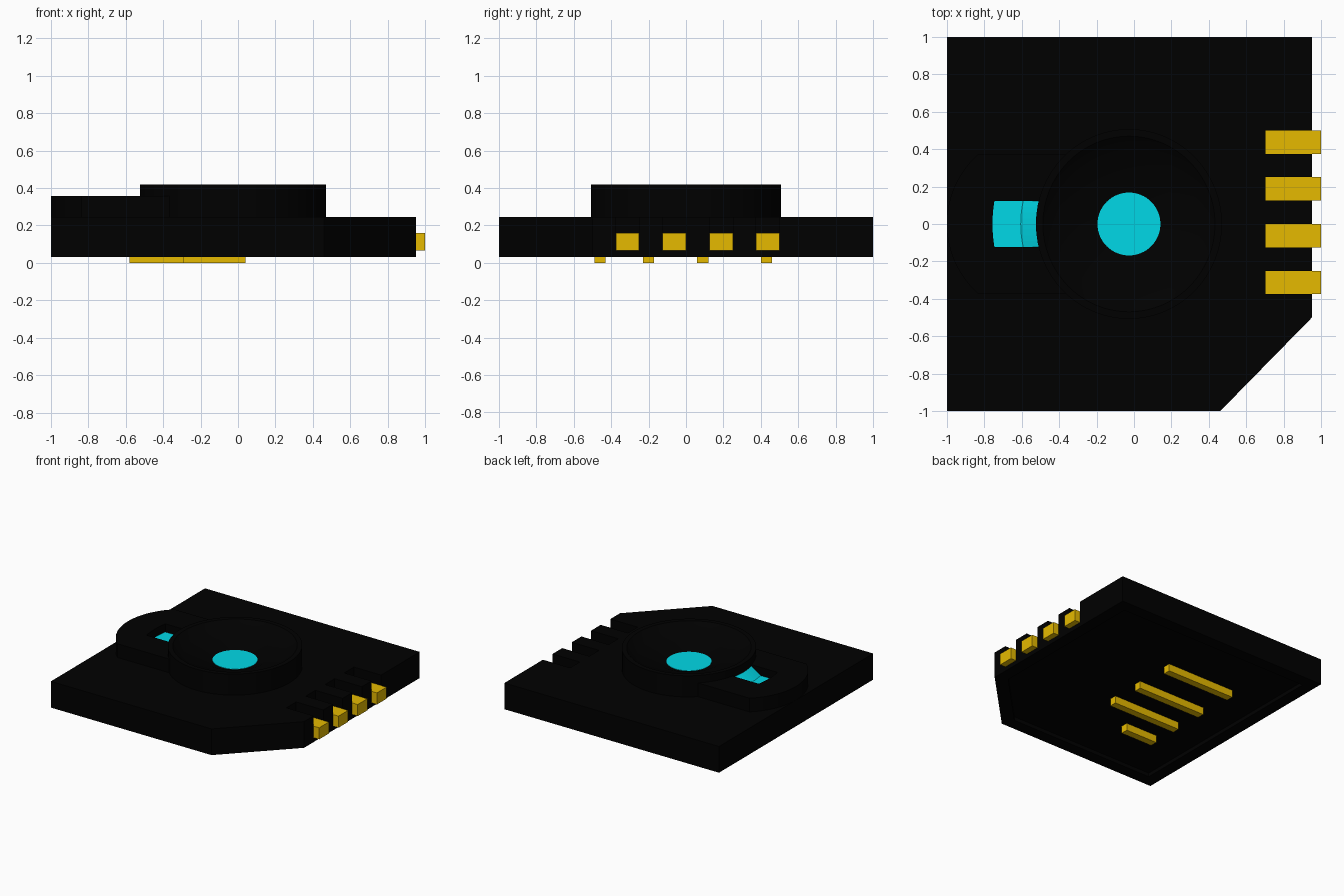
import bpy, bmesh
from math import sin, cos, pi, asin, sqrt

if "Cube" in bpy.data.objects:
    bpy.data.objects.remove(bpy.data.objects["Cube"])

CX = -0.027       # lens centre on x
LENS_R = 0.497


def material(name, rgb):
    m = bpy.data.materials.new(name)
    m.diffuse_color = (*rgb, 1)
    m.use_nodes = True
    m.node_tree.nodes["Principled BSDF"].inputs["Base Color"].default_value = m.diffuse_color
    return m


BLACK = material("matte black", (0.0, 0.0, 0.0))
CYAN = material("cyan", (0.0, 0.70, 0.81))
GOLD = material("gold", (0.79, 0.49, 0.0))


def finish(name, bm, mat):
    bmesh.ops.recalc_face_normals(bm, faces=bm.faces)
    me = bpy.data.meshes.new(name)
    bm.to_mesh(me)
    bm.free()
    ob = bpy.data.objects.new(name, me)
    bpy.context.collection.objects.link(ob)
    me.materials.append(mat)
    return ob


def prism(name, outline, z0, z1, mat):
    """Extrude a 2D outline between two heights."""
    bm = bmesh.new()
    face = bm.faces.new([bm.verts.new((x, y, z0)) for x, y in outline])
    ext = bmesh.ops.extrude_face_region(bm, geom=[face])
    for v in ext["geom"]:
        if isinstance(v, bmesh.types.BMVert):
            v.co.z = z1
    return finish(name, bm, mat)


def box(name, x0, x1, y0, y1, z0, z1, mat):
    return prism(name, [(x0, y0), (x1, y0), (x1, y1), (x0, y1)], z0, z1, mat)


def arc(cx, r, a0, a1, n):
    return [(cx + r * cos(a0 + (a1 - a0) * i / n), r * sin(a0 + (a1 - a0) * i / n))
            for i in range(n + 1)]


def cut(target, cutter):
    mod = target.modifiers.new("cut", "BOOLEAN")
    mod.operation = "DIFFERENCE"
    mod.solver = "EXACT"
    mod.object = cutter
    bpy.context.view_layer.objects.active = target
    bpy.ops.object.modifier_apply(modifier=mod.name)
    bpy.data.objects.remove(cutter, do_unlink=True)


def smooth(ob):
    bpy.ops.object.select_all(action="DESELECT")
    ob.select_set(True)
    bpy.context.view_layer.objects.active = ob
    bpy.ops.object.shade_smooth_by_angle(angle=0.5)


def slab_outline(d):
    """Square with one clipped corner, inset by d."""
    return [(-1 + d, -1 + d), (0.46 - 0.4 * d, -1 + d), (0.95 - d, -0.5 + 0.4 * d),
            (0.95 - d, 1 - d), (-1 + d, 1 - d)]


# Body slab with a shallow recess underneath
body = prism("body", slab_outline(0), 0.03, 0.245, BLACK)
cut(body, prism("recess_cutter", slab_outline(0.1), -0.1, 0.06, BLACK))

# Edge contacts sitting in open slots
for i in range(4):
    y0 = -0.375 + 0.25 * i
    cut(body, box("slot_cutter", 0.703, 1.1, y0, y0 + 0.125, 0.065, 0.4, BLACK))
    box(f"edge_contact_{i + 1}", 0.703, 1.0, y0, y0 + 0.125, 0.065, 0.16, GOLD)

# Round lens housing with a dished, stepped top, turned from a profile
profile = [(LENS_R, 0.24), (LENS_R, 0.418), (0.46, 0.418), (0.38, 0.36),
           (0.27, 0.345), (0.166, 0.30)]
N = 64
bm = bmesh.new()
rings = [[bm.verts.new((CX + r * cos(2 * pi * k / N), 1.02 * r * sin(2 * pi * k / N), z))
          for k in range(N)] for r, z in profile]
for a, b in zip(rings, rings[1:]):
    for k in range(N):
        j = (k + 1) % N
        bm.faces.new((a[k], a[j], b[j], b[k]))
bm.faces.new(rings[0])
bm.faces.new(rings[-1])
housing = finish("lens_housing", bm, BLACK)
smooth(housing)

# Lens disc
prism("lens", arc(CX, 0.168, 0, 2 * pi * 63 / 64, 63), 0.296, 0.303, CYAN)

# Side pod with a bowed outer end that runs into the lens housing
half = 0.37
bow = asin(half / 0.5)
tilt = asin(half / 0.48)
pod_outline = (arc(-0.5, 0.5, pi - bow, pi + bow, 24)
               + arc(CX, 0.48, pi + tilt, pi - tilt, 16))
pod = prism("side_pod", pod_outline, 0.24, 0.357, BLACK)


def sector(r, n=8, w=0.122):
    """Points of an arc around the lens, w to either side of y = 0."""
    return [(CX - sqrt(r * r - y * y), y)
            for y in (-w + 2 * w * i / n for i in range(n + 1))]


# Window pocket in the pod
cut(pod, prism("pocket_cutter", sector(0.45) + sector(0.729)[::-1], 0.2, 0.5, BLACK))
smooth(pod)

# Window: flat outer part and a part rising towards the lens housing
bm = bmesh.new()
rows = [[bm.verts.new((x, y, z)) for x, y in sector(r)]
        for r, z in ((0.729, 0.25), (0.729, 0.29), (0.578, 0.29), (0.49, 0.352), (0.49, 0.25))]
for a, b in zip(rows, rows[1:] + rows[:1]):
    for k in range(8):
        bm.faces.new((a[k], a[k + 1], b[k + 1], b[k]))
for k in (0, 8):
    bm.faces.new([r[k] for r in rows])
finish("pod_window", bm, CYAN)

# Plain gold rails standing in the underside recess
for i, (x0, x1, y0) in enumerate([(-0.58, 0.04, 0.40), (-0.58, 0.04, 0.06),
                                  (-0.58, 0.04, -0.23), (-0.58, -0.29, -0.49)]):
    box(f"under_rail_{i + 1}", x0, x1, y0, y0 + 0.06, 0.0, 0.062, GOLD)
